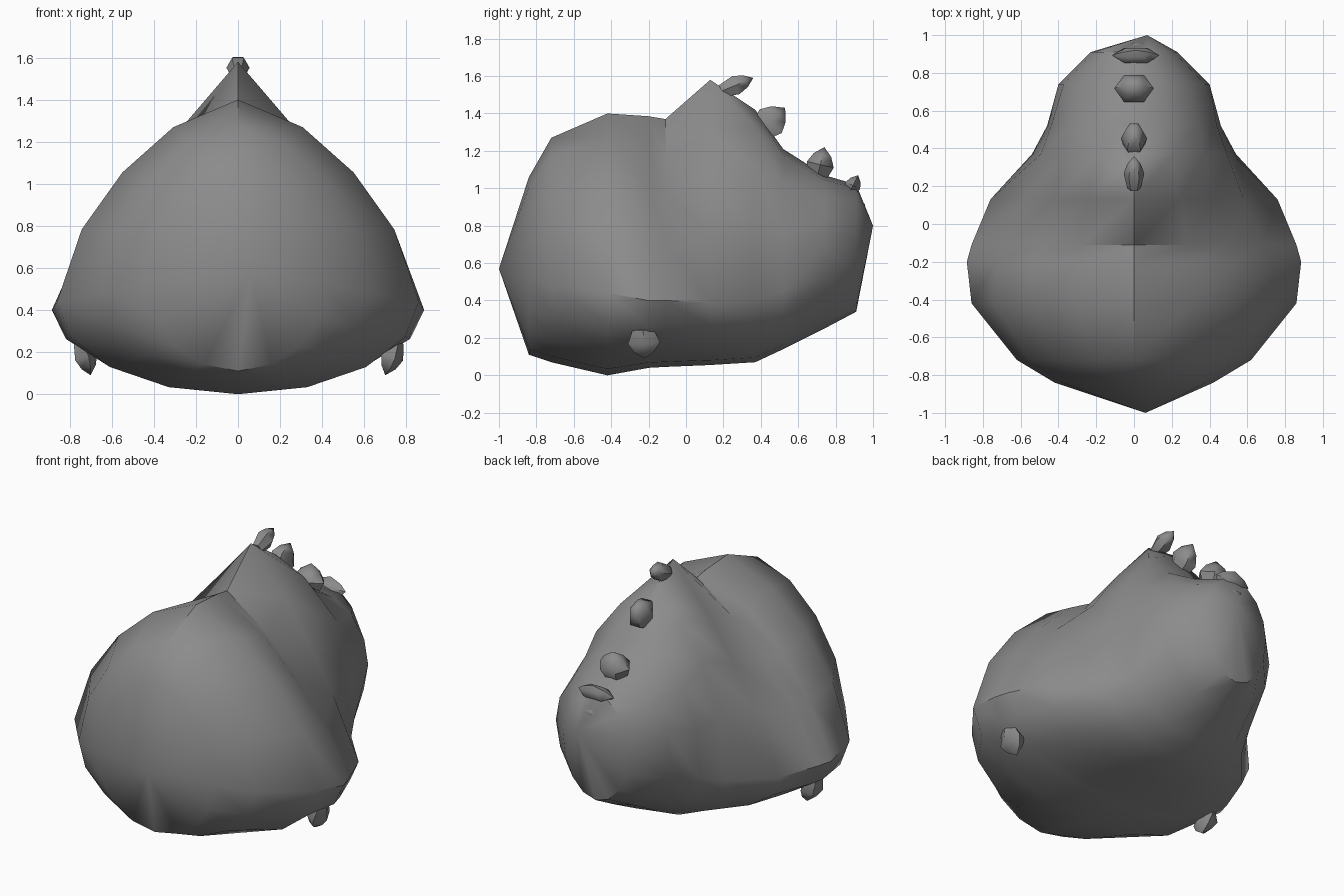
import bpy, bmesh, math
from mathutils import Vector

if "Cube" in bpy.data.objects:
    bpy.data.objects.remove(bpy.data.objects["Cube"])

grey = bpy.data.materials.new("stone grey")
grey.diffuse_color = (0.26, 0.26, 0.26, 1)
grey.use_nodes = True
grey.node_tree.nodes["Principled BSDF"].inputs["Base Color"].default_value = grey.diffuse_color


def finish(bm, name, angle):
    bmesh.ops.recalc_face_normals(bm, faces=bm.faces)
    me = bpy.data.meshes.new(name)
    bm.to_mesh(me)
    bm.free()
    me.materials.append(grey)
    ob = bpy.data.objects.new(name, me)
    bpy.context.collection.objects.link(ob)
    bpy.ops.object.select_all(action='DESELECT')
    ob.select_set(True)
    bpy.context.view_layer.objects.active = ob
    bpy.ops.object.shade_smooth_by_angle(angle=math.radians(angle))
    return ob


# Skin a list of equal rings with quads
def skin(bm, rings):
    n = len(rings[0])
    for a, b in zip(rings, rings[1:]):
        for i in range(n):
            j = (i + 1) % n
            bm.faces.new((a[i], a[j], b[j], b[i]))


# Close a ring to a single point
def fan(bm, ring, tip):
    v = bm.verts.new(tip)
    for i in range(len(ring)):
        bm.faces.new((ring[i], ring[(i + 1) % len(ring)], v))


# Body sections: y, crest z, belly z, half width, height of widest point, fullness of upper curve
sections = [
    (-0.84, 1.06, .11, .42, .52, 1.8),
    (-0.72, 1.27, .07, .62, .48, 1.7),
    (-0.42, 1.40, .00, .86, .44, 1.55),
    (-0.20, 1.385, .04, .885, .40, 1.38),
    (-0.11, 1.37, .045, .86, .40, 1.25),
    (0.13, 1.58, .055, .76, .39, 1.15),
    (0.37, 1.42, .07, .54, .40, 1.9),
    (0.52, 1.21, .14, .46, .45, 2.4),
    (0.74, 1.07, .25, .40, .68, 2.1),
    (0.91, 1.02, .34, .23, .70, 2.0),
]
STEPS = 16
bm = bmesh.new()
rings = []
for y, top, low, width, mid, full in sections:
    ring = []
    for i in range(STEPS):
        a = math.tau * i / STEPS
        s, c = math.sin(a), math.cos(a)
        k = full if c > 0 else 2.0
        r = (abs(s) ** k + abs(c) ** k) ** (-1 / k)
        ring.append(bm.verts.new((width * r * s, y, mid + r * c * (top - mid if c > 0 else mid - low))))
    rings.append(ring)
skin(bm, rings)
fan(bm, rings[0], (.06, -1, .57))
fan(bm, rings[-1], (.07, 1, .8))
finish(bm, "body", 40)


# Faceted bud with a wide middle and a pointed tip
def bud(name, base, tip, width, depth, sides=6):
    base, tip = Vector(base), Vector(tip)
    axis = tip - base
    u = Vector((1, 0, 0))
    u = (u - axis * (u.dot(axis) / axis.length_squared)).normalized()
    w = axis.normalized().cross(u)
    bm = bmesh.new()
    rows = []
    for t, s in ((0, .65), (.45, 1), (.75, .65)):
        row = []
        for k in range(sides):
            a = math.tau * k / sides
            row.append(bm.verts.new(base + axis * t + u * math.cos(a) * width * s + w * math.sin(a) * depth * s))
        rows.append(row)
    skin(bm, rows)
    fan(bm, rows[-1], tip)
    bm.faces.new(list(reversed(rows[0])))
    finish(bm, name, 50)


# Row of buds down the back
bud("back_bud_1", (0, .19, 1.52), (0, .36, 1.59), .055, .06)
bud("back_bud_2", (0, .39, 1.30), (0, .53, 1.43), .07, .10)
bud("back_bud_3", (0, .70, 1.05), (0, .74, 1.22), .105, .085)
bud("back_bud_4", (.01, .87, .97), (.01, .92, 1.07), .125, .05)
bud("back_bud_5", (.02, .92, .93), (.02, .95, .87), .05, .03)

# Small claws under the sides
for side, name in ((1, "right_claw"), (-1, "left_claw")):
    bud(name, (side * .75, -.23, .25), (side * .70, -.22, .09), .06, .09, 5)
